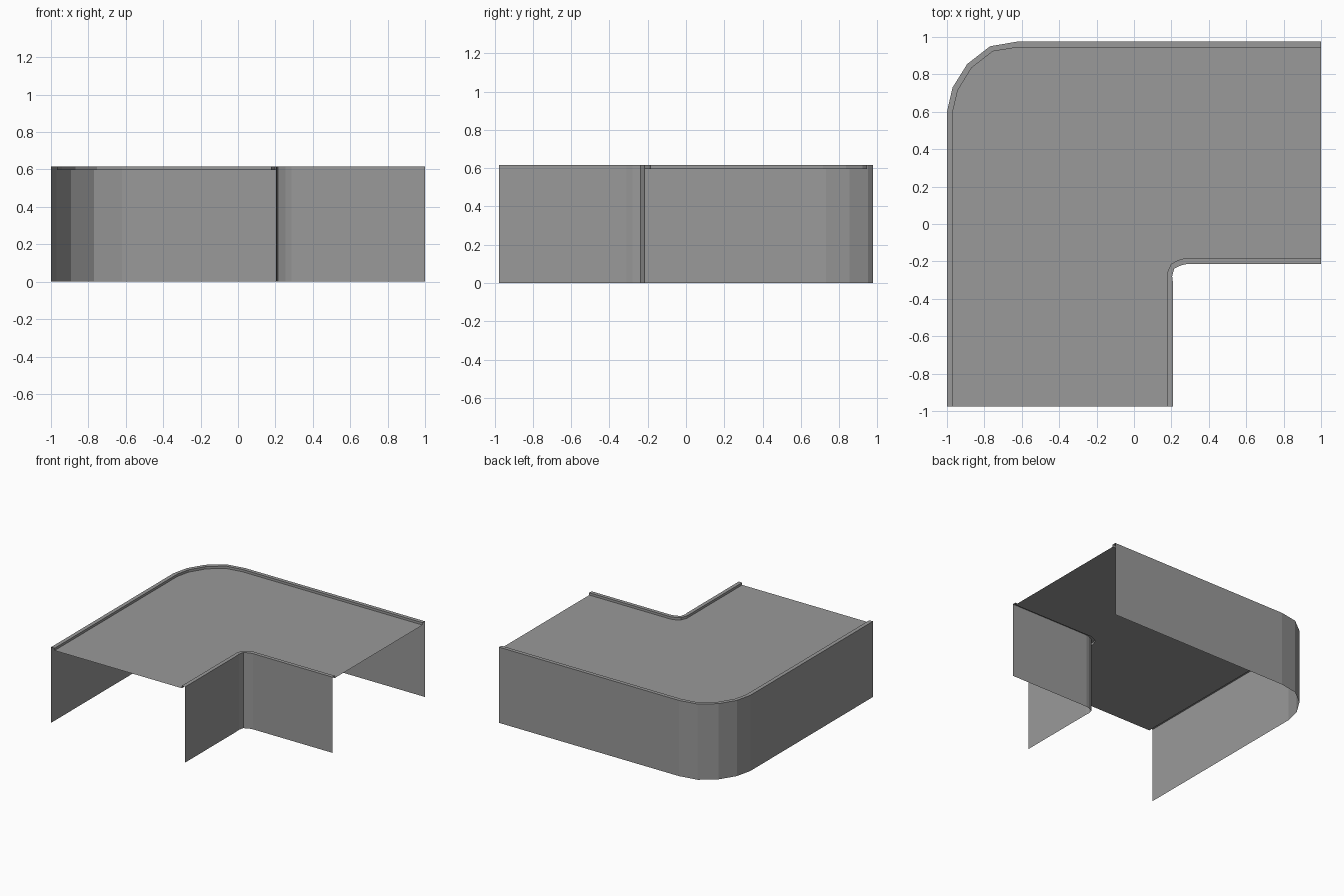
import bpy

cube = bpy.data.objects.get("Cube")
if cube:
    bpy.data.objects.remove(cube, do_unlink=True)

TOP, DECK, END = 0.616, 0.597, 0.976

grey = bpy.data.materials.new("mid grey")
grey.use_nodes = True
colour = (0.32, 0.32, 0.32, 1)
grey.diffuse_color = colour
grey.node_tree.nodes["Principled BSDF"].inputs["Base Color"].default_value = colour


def add_mesh(name, verts, faces):
    mesh = bpy.data.meshes.new(name)
    mesh.from_pydata(verts, [], faces)
    mesh.materials.append(grey)
    obj = bpy.data.objects.new(name, mesh)
    bpy.context.collection.objects.link(obj)
    return obj


def kerbed_wall(name, wall, kerb, flip):
    """Thin wall up to a flat rim, then a short step down to the deck."""
    rails = [(wall, 0), (wall, TOP), (kerb, TOP), (kerb, DECK)]
    n = len(wall)
    verts = [(x, y, z) for path, z in rails for x, y in path]
    faces = []
    for r in range(len(rails) - 1):
        for i in range(n - 1):
            a = r * n + i
            quad = (a, a + 1, a + n + 1, a + n)
            faces.append(quad[::-1] if flip else quad)
    return add_mesh(name, verts, faces)


# Plan paths, from the front end round the bend to the right-hand end
outer_wall = [(-1, -END), (-1, 0.6), (-0.97, 0.73), (-0.892, 0.855),
              (-0.77, 0.95), (-0.62, END), (1, END)]
outer_kerb = [(-0.968, -END), (-0.968, 0.605), (-0.942, 0.715), (-0.868, 0.835),
              (-0.755, 0.923), (-0.62, 0.945), (1, 0.945)]
inner_wall = [(0.208, -END), (0.208, -0.31), (0.204, -0.28), (0.215, -0.238),
              (0.255, -0.22), (0.285, -0.214), (1, -0.214)]
inner_kerb = [(0.177, -END), (0.177, -0.3), (0.178, -0.26), (0.197, -0.215),
              (0.235, -0.193), (0.27, -0.184), (1, -0.184)]

# Walls with kerbs on both sides of the bend
kerbed_wall("outer_wall", outer_wall, outer_kerb, True)
kerbed_wall("inner_wall", inner_wall, inner_kerb, False)

# Flat deck between the kerbs
outline = inner_kerb + outer_kerb[::-1]
add_mesh("deck", [(x, y, DECK) for x, y in outline], [tuple(range(len(outline)))])
